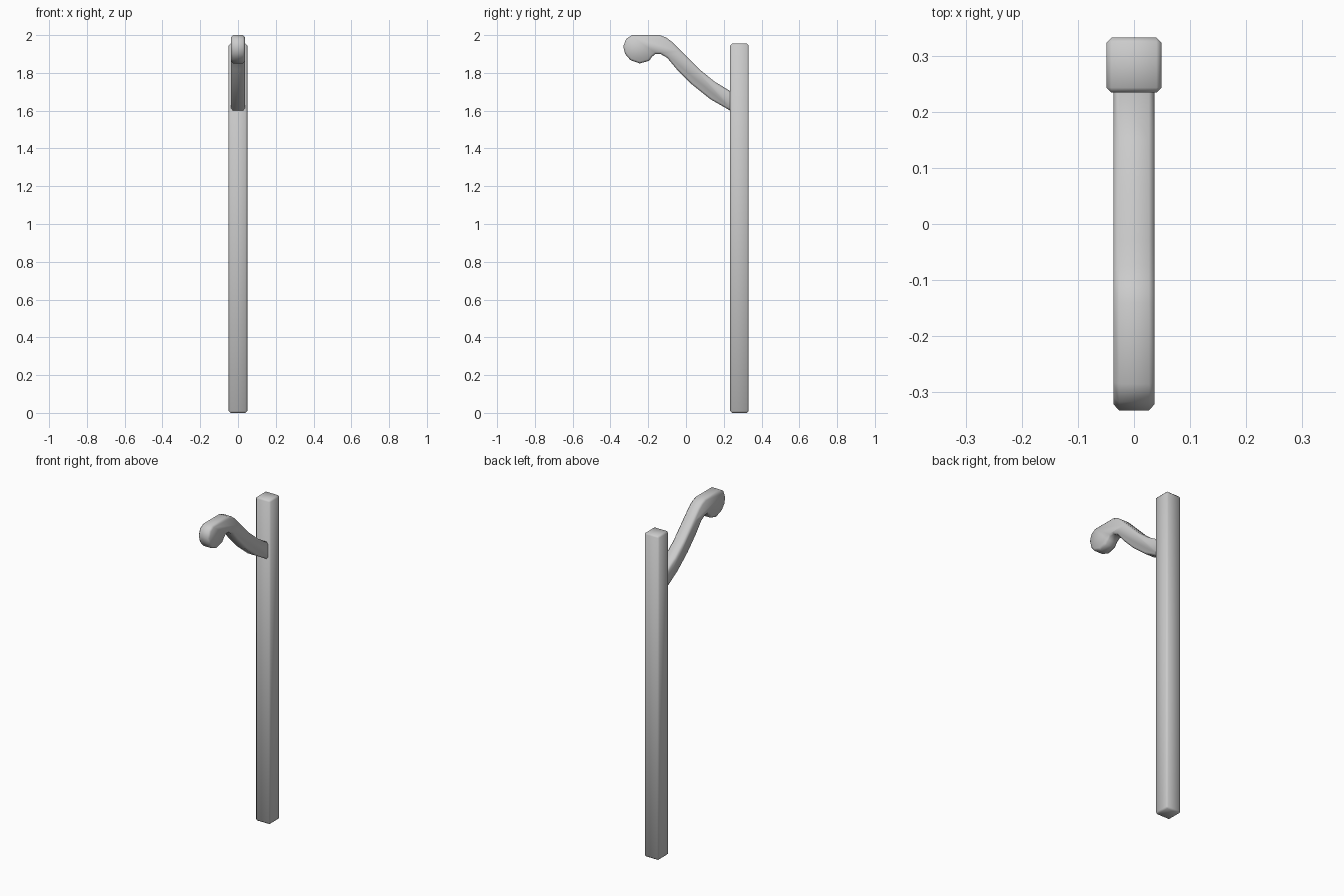
import bpy, bmesh, math

cube = bpy.data.objects.get("Cube")
if cube:
    bpy.data.objects.remove(cube, do_unlink=True)

# Material
GREY = (0.6, 0.6, 0.6, 1)
grey = bpy.data.materials.new("light_grey")
grey.use_nodes = True
grey.diffuse_color = GREY
grey.node_tree.nodes["Principled BSDF"].inputs["Base Color"].default_value = GREY


def extrude_profile(name, outline, half_width, bevel, pick_edge):
    """Extrude a (y, z) outline along x and chamfer the edges picked by a rule."""
    bm = bmesh.new()
    face = bm.faces.new([bm.verts.new((-half_width, y, z)) for y, z in outline])
    side = bmesh.ops.extrude_face_region(bm, geom=[face])["geom"]
    moved = [v for v in side if isinstance(v, bmesh.types.BMVert)]
    bmesh.ops.translate(bm, verts=moved, vec=(2 * half_width, 0, 0))
    bmesh.ops.recalc_face_normals(bm, faces=bm.faces)
    bmesh.ops.bevel(bm, geom=[e for e in bm.edges if pick_edge(e)], offset=bevel,
                    segments=1, affect='EDGES', profile=0.5)
    mesh = bpy.data.meshes.new(name)
    bm.to_mesh(mesh)
    bm.free()
    obj = bpy.data.objects.new(name, mesh)
    bpy.context.collection.objects.link(obj)
    mesh.materials.append(grey)
    bpy.ops.object.select_all(action='DESELECT')
    obj.select_set(True)
    bpy.context.view_layer.objects.active = obj
    bpy.ops.object.shade_smooth_by_angle(angle=math.radians(60))
    return obj


# Square post with chamfered edges
BACK, FRONT, TOP = 0.332, 0.234, 1.955
extrude_profile("post", [(FRONT, 0), (BACK, 0), (BACK, TOP), (FRONT, TOP)],
                0.049, 0.009, lambda e: True)

# Curved arm ending in a rounded hook, running into the post
arm_outline = [
    (0.24, 1.70), (0.15, 1.755), (0.07, 1.82), (-0.03, 1.92), (-0.075, 1.965),
    (-0.105, 1.987), (-0.14, 2.0), (-0.285, 2.0), (-0.317, 1.98), (-0.332, 1.94),
    (-0.322, 1.90), (-0.295, 1.868), (-0.245, 1.85), (-0.195, 1.864),
    (-0.18, 1.885), (-0.162, 1.9), (-0.135, 1.9), (-0.10, 1.88), (-0.05, 1.82),
    (0.03, 1.74), (0.13, 1.66), (0.24, 1.597),
]
# Only the rims of the two flat sides are chamfered
extrude_profile("hook_arm", arm_outline, 0.0365, 0.01,
                lambda e: abs(e.verts[0].co.x - e.verts[1].co.x) < 0.001
                and min(v.co.y for v in e.verts) < 0.239)
